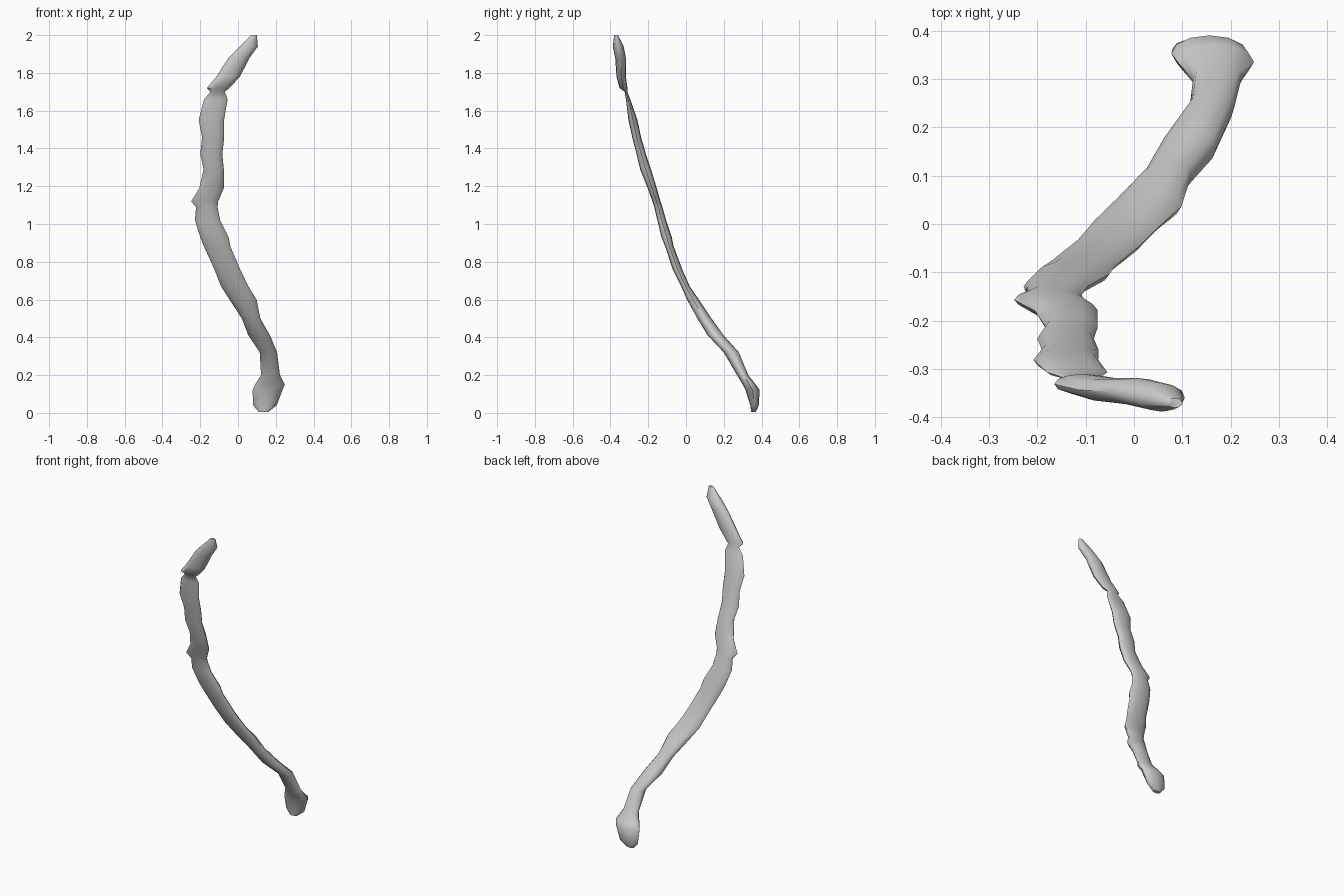
import bpy, bmesh, math

# Level slices of the flattened, bent strand: z, x left, x right, y front, y back
SLICES = [
    (0.01, .11, .16, .345, .37),
    (0.04, .08, .205, .34, .385),
    (0.12, .077, .235, .315, .39),
    (0.15, .09, .248, .30, .37),
    (0.20, .122, .222, .27, .33),
    (0.32, .115, .207, .20, .28),
    (0.41, .055, .17, .115, .20),
    (0.50, .02, .118, .06, .135),
    (0.60, -.045, .098, .005, .068),
    (0.67, -.09, .055, -.025, .02),
    (0.76, -.125, .012, -.07, -.02),
    (0.88, -.18, -.04, -.11, -.065),
    (0.93, -.20, -.05, -.13, -.075),
    (1.02, -.228, -.095, -.152, -.105),
    (1.09, -.222, -.108, -.168, -.125),
    (1.12, -.248, -.105, -.178, -.135),
    (1.19, -.205, -.075, -.203, -.155),
    (1.29, -.182, -.075, -.243, -.185),
    (1.37, -.20, -.083, -.262, -.212),
    (1.46, -.19, -.073, -.285, -.238),
    (1.55, -.208, -.074, -.305, -.257),
    (1.66, -.18, -.055, -.318, -.295),
    (1.70, -.145, -.07, -.325, -.31),
    (1.72, -.165, -.045, -.352, -.31),
    (1.78, -.115, .01, -.368, -.318),
    (1.88, -.05, .062, -.375, -.318),
    (1.94, .01, .105, -.388, -.33),
    (2.00, .07, .10, -.38, -.36),
]
SIDES = 12

bm = bmesh.new()
rings = []
for z, xl, xr, yf, yb in SLICES:
    ring = []
    for i in range(SIDES):
        a = 2 * math.pi * i / SIDES
        ring.append(bm.verts.new(((xl + xr) / 2 + (xr - xl) / 2 * math.cos(a),
                                  (yf + yb) / 2 + (yb - yf) / 2 * math.sin(a), z)))
    rings.append(ring)

# Skin between slices and close both tips
for lo, hi in zip(rings, rings[1:]):
    for i in range(SIDES):
        j = (i + 1) % SIDES
        bm.faces.new((lo[i], lo[j], hi[j], hi[i]))
bm.faces.new(rings[0][::-1])
bm.faces.new(rings[-1])
zmin = min(v.co.z for v in bm.verts)
for v in bm.verts:
    if v.co.z == zmin:
        v.co.z = 0.005

mesh = bpy.data.meshes.new("bent_strand")
bm.to_mesh(mesh)
bm.free()
strand = bpy.data.objects.new("bent_strand", mesh)
bpy.context.collection.objects.link(strand)
bpy.context.view_layer.objects.active = strand
strand.select_set(True)
bpy.ops.object.shade_smooth_by_angle(angle=math.radians(50))
